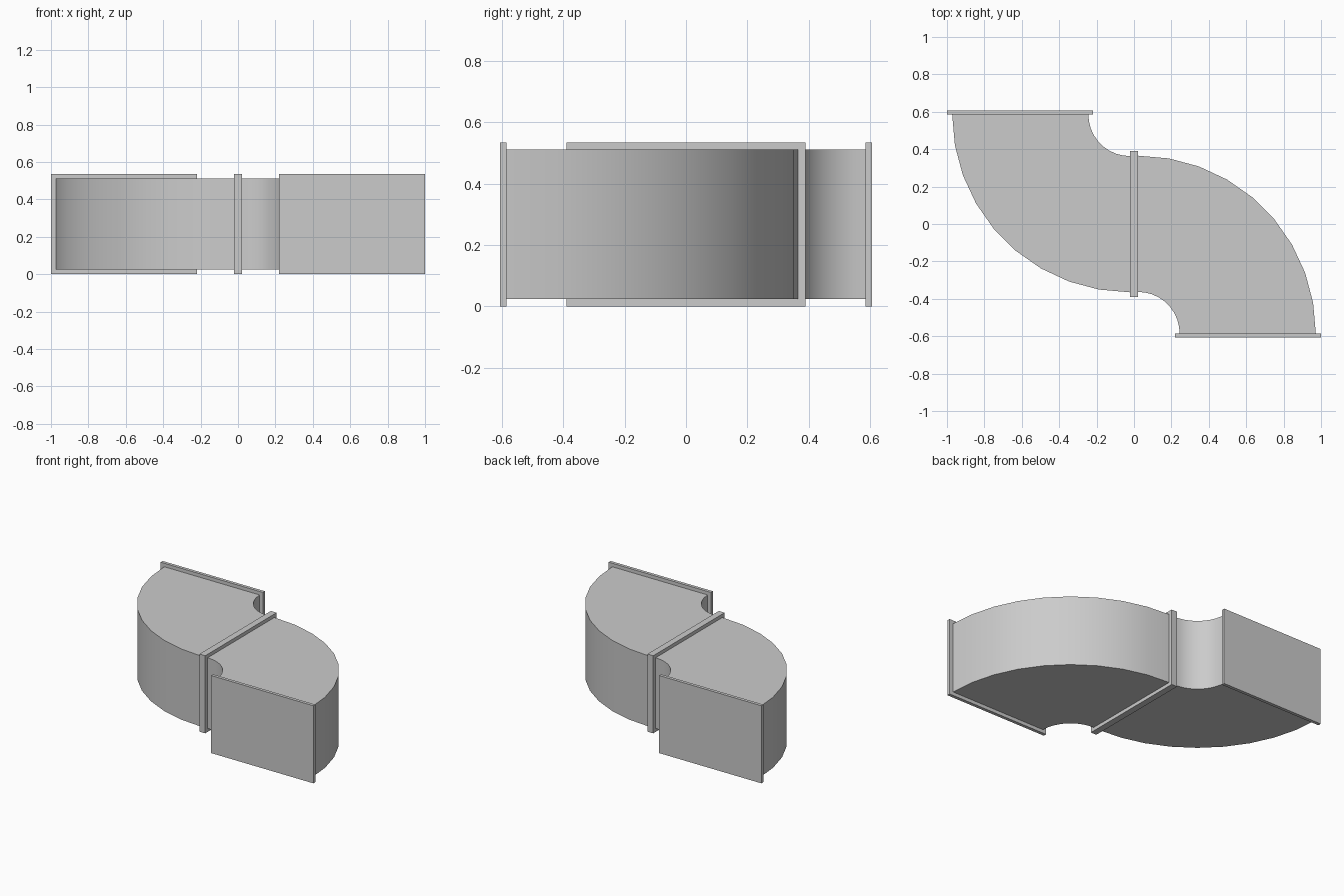
import bpy, bmesh
from math import sin, cos, pi

if "Cube" in bpy.data.objects:
    bpy.data.objects.remove(bpy.data.objects["Cube"])

HEIGHT, LIP = 0.535, 0.024        # flange height and its overhang past the duct
HALF = 0.022                      # half thickness of the middle flange
INNER, OUTER = 0.222, 0.95        # bend radii
BEND_Y = -0.585                   # bend centre, in line with the end flange
STEPS = 9

metal = bpy.data.materials.new("galvanized grey")
metal.use_nodes = True
grey = (0.6, 0.6, 0.6, 1)
metal.diffuse_color = grey
metal.node_tree.nodes["Principled BSDF"].inputs["Base Color"].default_value = grey


def finish(name, bm, turn):
    bmesh.ops.recalc_face_normals(bm, faces=bm.faces)
    mesh = bpy.data.meshes.new(name)
    bm.to_mesh(mesh)
    bm.free()
    mesh.materials.append(metal)
    obj = bpy.data.objects.new(name, mesh)
    bpy.context.collection.objects.link(obj)
    obj.rotation_euler.z = turn
    return obj


def flange(name, x0, x1, y0, y1, turn=0):
    bm = bmesh.new()
    bmesh.ops.create_cube(bm, size=1)
    for v in bm.verts:
        v.co.x = x0 if v.co.x < 0 else x1
        v.co.y = y0 if v.co.y < 0 else y1
        v.co.z = 0 if v.co.z < 0 else HEIGHT
    return finish(name, bm, turn)


def elbow(name, turn):
    # Sweep a rectangular section through a quarter turn
    bm = bmesh.new()
    rings = []
    for i in range(STEPS + 1):
        a = i / STEPS * pi / 2
        section = [(INNER, LIP), (OUTER, LIP), (OUTER, HEIGHT - LIP), (INNER, HEIGHT - LIP)]
        rings.append([bm.verts.new((HALF + r * sin(a), BEND_Y + r * cos(a), z))
                      for r, z in section])
    for a, b in zip(rings, rings[1:]):
        for k in range(4):
            n = (k + 1) % 4
            bm.faces.new((a[k], a[n], b[n], b[k]))
    bm.faces.new(rings[0])
    bm.faces.new(rings[-1])
    obj = finish(name, bm, turn)
    bpy.ops.object.select_all(action="DESELECT")
    obj.select_set(True)
    bpy.context.view_layer.objects.active = obj
    bpy.ops.object.shade_smooth_by_angle(angle=pi / 6)


# Two identical bends, half a turn apart, each closed by an end flange
for side, turn in (("front", 0), ("back", pi)):
    elbow(side + "_duct_elbow", turn)
    flange(side + "_end_flange", HALF + INNER - LIP, 1.0, BEND_Y - 0.022, BEND_Y, turn)

# Flange joining the bends
reach = BEND_Y + OUTER + LIP
flange("middle_flange", -HALF, HALF, -reach, reach)
